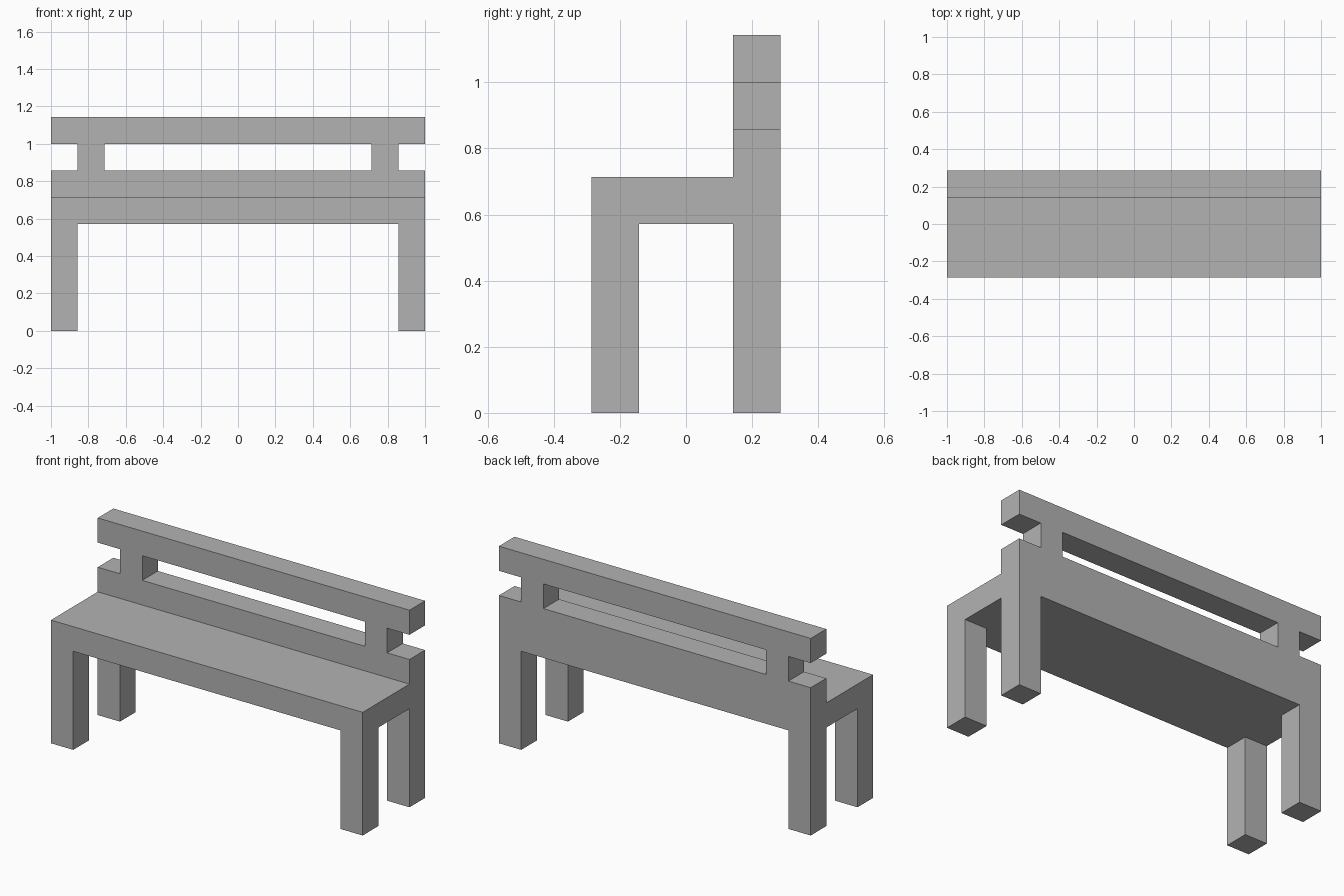
import bpy
from mathutils import Matrix, Vector

cube = bpy.data.objects.get("Cube")
if cube:
    bpy.data.objects.remove(cube, do_unlink=True)

import bmesh

U = 1 / 7  # board thickness, the module of the whole bench

grey = bpy.data.materials.new("plain_grey")
grey.use_nodes = True
colour = (0.45, 0.45, 0.45, 1)
grey.diffuse_color = colour
grey.node_tree.nodes["Principled BSDF"].inputs["Base Color"].default_value = colour


def box(name, x, y, z):
    """Box spanning the given (low, high) ranges, counted in modules."""
    low, high = (Vector(c) * U for c in zip(x, y, z))
    bm = bmesh.new()
    bmesh.ops.create_cube(bm, size=1, matrix=Matrix.LocRotScale(
        (low + high) / 2, None, high - low))
    mesh = bpy.data.meshes.new(name)
    bm.to_mesh(mesh)
    bm.free()
    mesh.materials.append(grey)
    obj = bpy.data.objects.new(name, mesh)
    bpy.context.collection.objects.link(obj)
    return obj


full = (-7, 7)
front, back = (-2, -1), (1, 2)

# Seat and the two back rails
box("seat", full, (-2, 1), (4, 5))
box("lower_back_rail", full, back, (4, 6))
box("top_back_rail", full, back, (7, 8))

# Legs and back posts, on both sides
for side, leg_x, post_x in (("left", (6, 7), (5, 6)),
                            ("right", (-7, -6), (-6, -5))):
    box(side + "_front_leg", leg_x, front, (0, 4))
    box(side + "_back_leg", leg_x, back, (0, 4))
    box(side + "_back_post", post_x, back, (6, 7))
